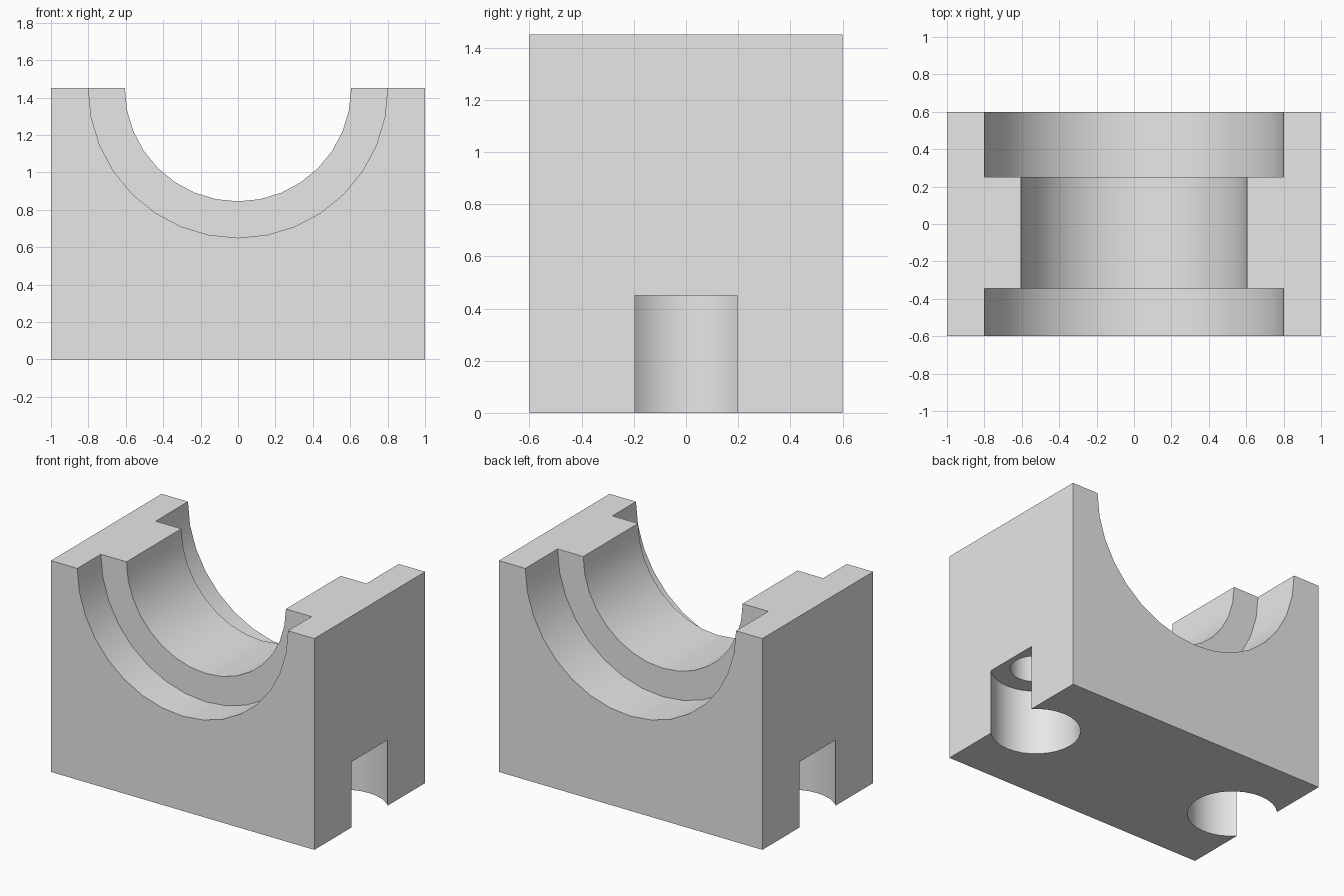
import bpy
from math import pi, radians

default = bpy.data.objects.get("Cube")
if default:
    bpy.data.objects.remove(default, do_unlink=True)

WIDTH, DEPTH, HEIGHT = 2.0, 1.2, 1.45

grey = bpy.data.materials.new("plain grey")
grey.use_nodes = True
grey.diffuse_color = (0.8, 0.8, 0.8, 1)
grey.node_tree.nodes["Principled BSDF"].inputs["Base Color"].default_value = (0.8, 0.8, 0.8, 1)

# Solid block
bpy.ops.mesh.primitive_cube_add(size=1, location=(0, 0, HEIGHT / 2))
block = bpy.context.object
block.name = "bearing_block"
block.scale = (WIDTH, DEPTH, HEIGHT)
bpy.ops.object.transform_apply(location=True, rotation=False, scale=True)
block.data.materials.append(grey)


def cut_cylinder(name, radius, axis, start, end, x=0.0):
    """Drill a cylinder out of the block, along y at the top or along z at x."""
    middle = (start + end) / 2
    along_y = axis == "y"
    bpy.ops.mesh.primitive_cylinder_add(
        vertices=32, radius=radius, depth=end - start,
        location=(x, middle, HEIGHT) if along_y else (x, 0, middle),
        rotation=(pi / 2, 0, 0) if along_y else (0, 0, 0))
    cutter = bpy.context.object
    cutter.name = name
    cutter.hide_render = True
    cutter.data.materials.append(grey)
    bpy.ops.object.select_all(action="DESELECT")
    block.select_set(True)
    bpy.context.view_layer.objects.active = block
    cut = block.modifiers.new(name, "BOOLEAN")
    cut.operation = "DIFFERENCE"
    cut.solver = "EXACT"
    cut.object = cutter
    bpy.ops.object.modifier_apply(modifier=cut.name)
    bpy.data.objects.remove(cutter, do_unlink=True)


# Half-round saddle with a wider recess at each end
cut_cylinder("saddle_bore", 0.605, "y", -0.7, 0.7)
cut_cylinder("front_recess", 0.8, "y", -0.7, -0.345)
cut_cylinder("back_recess", 0.8, "y", 0.25, 0.7)

# Bolt pockets open to the sides and underneath, with blind bolt holes above
for side in (-1, 1):
    cut_cylinder("bolt_pocket", 0.28, "z", -0.1, 0.45, side * 0.8)
    cut_cylinder("bolt_hole", 0.16, "z", 0.3, 1.0, side * 0.8)

bpy.ops.object.shade_smooth_by_angle(angle=radians(30))
